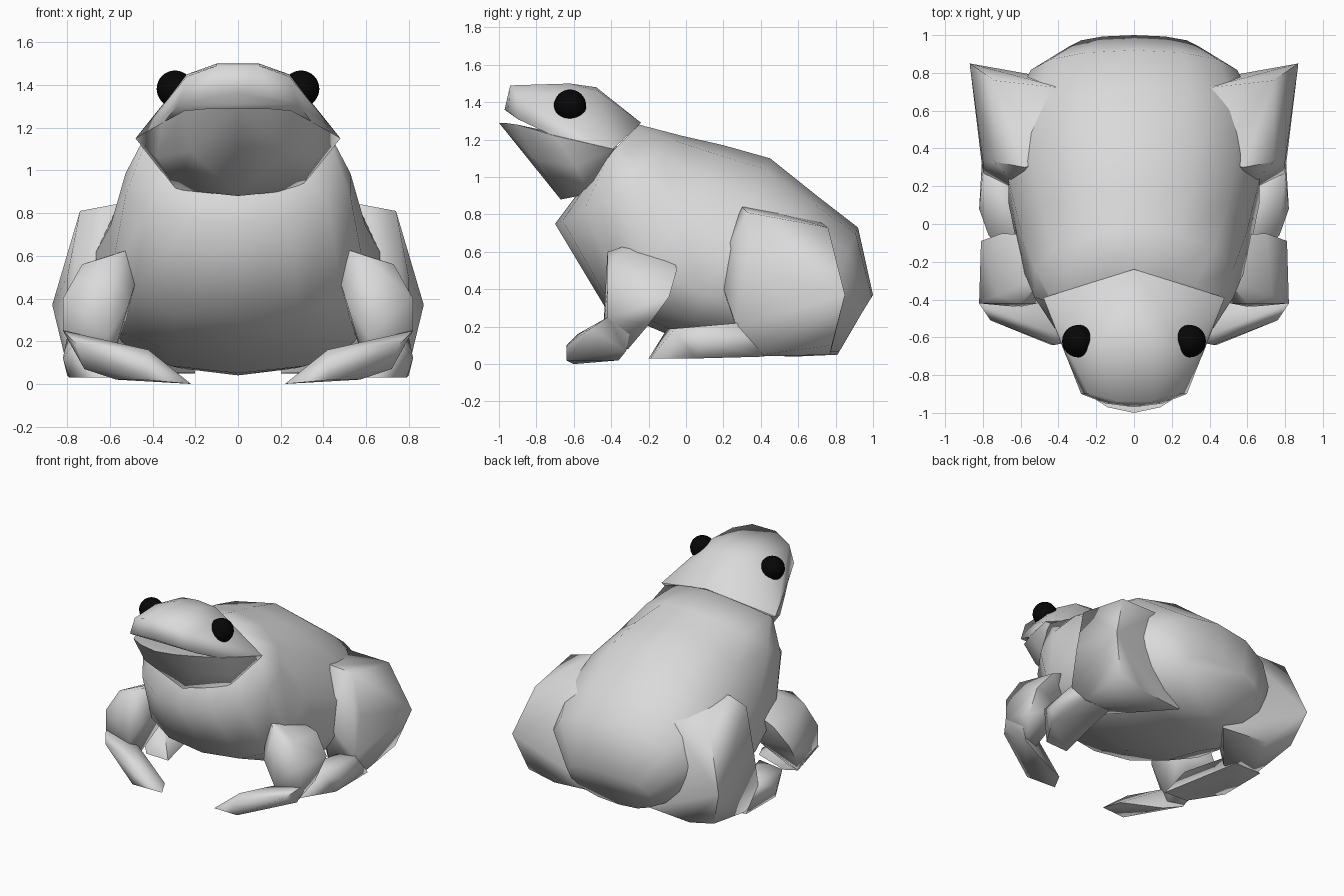
import bpy
import bmesh
from math import sin, cos, pi, radians
from mathutils import Matrix

cube = bpy.data.objects.get("Cube")
if cube:
    bpy.data.objects.remove(cube, do_unlink=True)


def material(name, value):
    mat = bpy.data.materials.new(name)
    mat.use_nodes = True
    colour = (value, value, value, 1)
    mat.diffuse_color = colour
    shader = next(n for n in mat.node_tree.nodes if n.type == "BSDF_PRINCIPLED")
    shader.inputs["Base Color"].default_value = colour
    return mat


skin = material("pale grey skin", 0.7)
black = material("eye black", 0.002)


def finish(name, bm, mat):
    """Turn a bmesh into a named, smoothly shaded object."""
    bmesh.ops.recalc_face_normals(bm, faces=bm.faces[:])
    mesh = bpy.data.meshes.new(name)
    bm.to_mesh(mesh)
    bm.free()
    mesh.materials.append(mat)
    obj = bpy.data.objects.new(name, mesh)
    bpy.context.collection.objects.link(obj)
    bpy.ops.object.select_all(action="DESELECT")
    obj.select_set(True)
    bpy.context.view_layer.objects.active = obj
    bpy.ops.object.shade_smooth_by_angle(angle=radians(72))


def hull(name, points, sides):
    """Faceted solid wrapped around a few corner points."""
    bm = bmesh.new()
    for side in sides:
        for x, y, z in points:
            bm.verts.new((x * side, y, z))
    bmesh.ops.remove_doubles(bm, verts=bm.verts[:], dist=0.001)
    bmesh.ops.convex_hull(bm, input=bm.verts[:])
    loose = [v for v in bm.verts if not v.link_faces]
    bmesh.ops.delete(bm, geom=loose, context="VERTS")
    finish(name, bm, skin)


def soft(value, power):
    return abs(value) ** power * (1 if value > 0 else -1)


def loft(name, rings, count=14):
    """Skin over tilted rings: top, widest point, half width, bottom, roundness."""
    bm = bmesh.new()
    loops = []
    for (ty, tz), (my, mz), width, (by, bz), power in rings:
        loop = []
        for i in range(count):
            a = 2 * pi * i / count
            rise = soft(cos(a), power)
            ey, ez = (ty, tz) if rise > 0 else (by, bz)
            k = abs(rise)
            loop.append(bm.verts.new((width * soft(sin(a), power),
                                      my + (ey - my) * k,
                                      mz + (ez - mz) * k)))
        loops.append(loop)
    for a, b in zip(loops, loops[1:]):
        for i in range(count):
            j = (i + 1) % count
            bm.faces.new((a[i], a[j], b[j], b[i]))
    bm.faces.new(loops[0])
    bm.faces.new(loops[-1])
    finish(name, bm, skin)


# Body, from the neck to the rump
loft("body", [
    ((-0.25, 1.28), (-0.40, 1.13), 0.46, (-0.55, 0.95), 1.5),
    ((-0.02, 1.22), (-0.30, 0.92), 0.54, (-0.70, 0.75), 1.0),
    ((0.20, 1.17), (-0.14, 0.58), 0.61, (-0.43, 0.30), 0.86),
    ((0.45, 1.10), (0.16, 0.45), 0.68, (-0.03, 0.13), 0.9),
    ((0.70, 0.90), (0.52, 0.42), 0.68, (0.30, 0.05), 0.92),
    ((0.92, 0.73), (0.78, 0.38), 0.56, (0.58, 0.04), 0.92),
    ((1.00, 0.37), (0.92, 0.24), 0.35, (0.81, 0.05), 0.9),
])

# Head: skull with upper lip, and a jaw that leaves the mouth open
hull("skull", [
    (0, -0.24, 1.29), (0.48, -0.39, 1.15), (0.14, -0.47, 1.46),
    (0, -0.48, 1.48), (0.10, -0.62, 1.50), (0.24, -0.65, 1.45),
    (0.10, -0.94, 1.49), (0.24, -0.90, 1.44), (0, -0.97, 1.36),
    (0.15, -0.95, 1.35), (0.28, -0.90, 1.31), (0.35, -0.71, 1.22),
], (1, -1))
hull("lower_jaw", [
    (0, -0.30, 1.15), (0.48, -0.39, 1.15), (0.29, -0.52, 0.91),
    (0, -0.67, 0.88), (0, -1.0, 1.29), (0.14, -0.97, 1.29),
    (0.25, -0.90, 1.28), (0.36, -0.70, 1.22), (0.38, -0.59, 1.06),
    (0.22, -0.81, 1.09),
], (1, -1))

for side, label in ((1, "left"), (-1, "right")):
    # Eye
    bm = bmesh.new()
    bmesh.ops.create_uvsphere(bm, u_segments=24, v_segments=16, radius=0.086,
                              matrix=Matrix.Translation((0.295 * side, -0.62, 1.382)))
    finish(label + "_eye", bm, black)

    # Hind leg: broad folded thigh running into the rump, and a long forward foot
    hull(label + "_thigh", [
        (0.42, 0.34, 0.85), (0.58, 0.30, 0.84), (0.74, 0.33, 0.81),
        (0.38, 0.72, 0.76), (0.74, 0.76, 0.73), (0.87, 0.85, 0.37),
        (0.78, 0.78, 0.10), (0.57, 0.77, 0.05), (0.20, 0.73, 0.05),
        (0.80, 0.33, 0.50), (0.80, 0.27, 0.20), (0.79, 0.32, 0.04),
        (0.55, 0.32, 0.06), (0.58, 0.16, 0.52),
    ], (side,))
    hull(label + "_hind_foot", [
        (0.80, 0.42, 0.04), (0.58, 0.42, 0.04), (0.82, 0.08, 0.12),
        (0.80, 0.28, 0.22), (0.66, 0.28, 0.20), (0.77, -0.06, 0.19),
        (0.55, -0.10, 0.19), (0.45, -0.20, 0.03), (0.64, -0.19, 0.03),
        (0.79, 0.05, 0.03),
    ], (side,))

    # Front leg: arm tapering from the shoulder, then a foot turned inwards
    hull(label + "_arm", [
        (0.42, -0.24, 0.66), (0.60, -0.42, 0.60), (0.48, -0.06, 0.58),
        (0.73, -0.38, 0.56), (0.70, -0.05, 0.50), (0.82, -0.42, 0.40),
        (0.81, -0.09, 0.36), (0.51, -0.42, 0.38), (0.52, -0.12, 0.32),
        (0.82, -0.42, 0.25), (0.79, -0.20, 0.21), (0.61, -0.44, 0.22),
        (0.72, -0.31, 0.08), (0.60, -0.35, 0.08),
    ], (side,))
    hull(label + "_front_foot", [
        (0.82, -0.42, 0.25), (0.76, -0.51, 0.19), (0.77, -0.30, 0.17),
        (0.62, -0.36, 0.20), (0.72, -0.32, 0.07), (0.57, -0.36, 0.02),
        (0.42, -0.58, 0.16), (0.42, -0.64, 0.10), (0.44, -0.64, 0.02),
        (0.22, -0.60, 0.0), (0.28, -0.48, 0.01),
    ], (side,))
